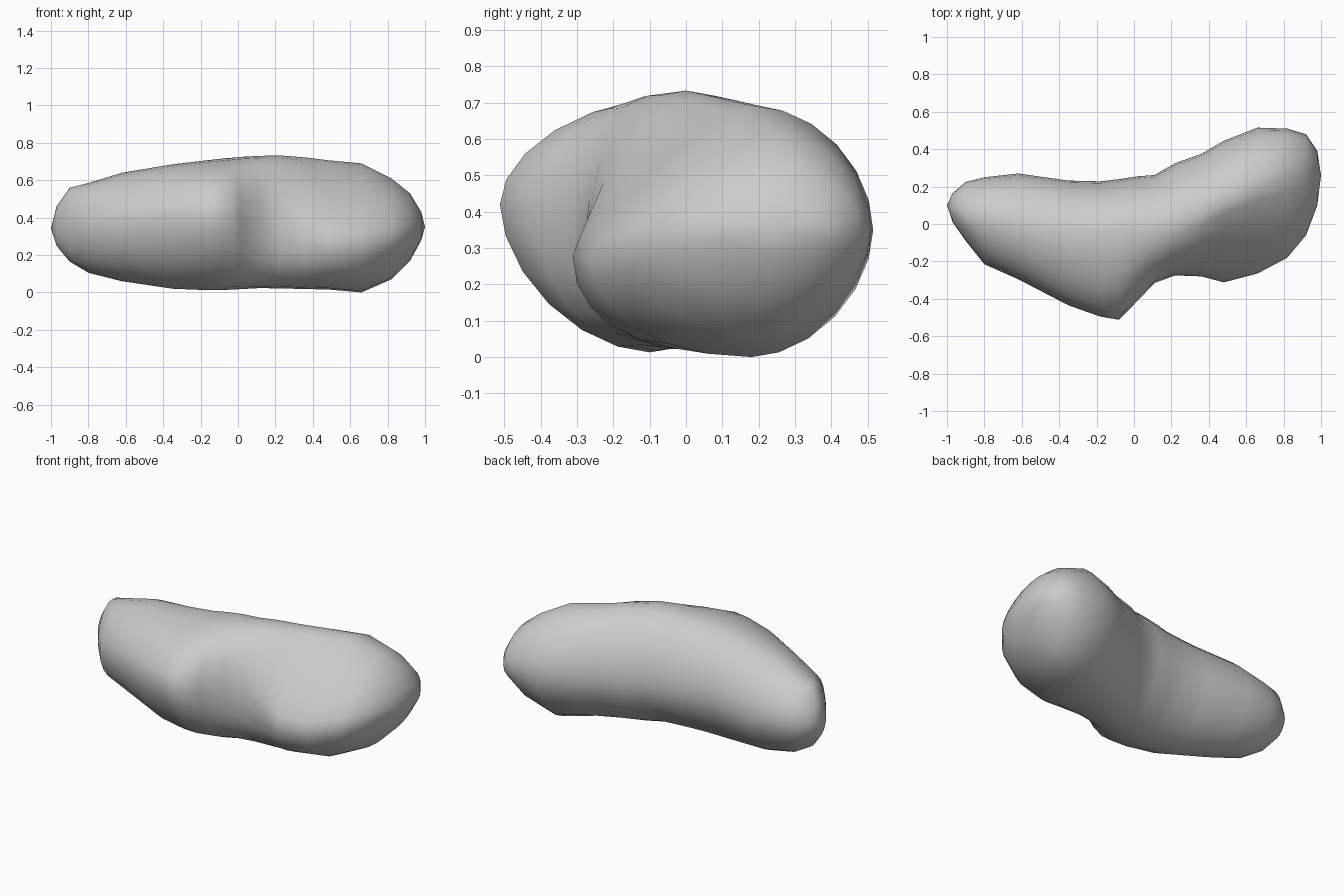
import bpy, bmesh, math

# Cross-sections along x: x, top(y,z), front(y,z), bottom(y,z), back y
SECTIONS = [
    (-0.97, 0.08, 0.46, 0.01, 0.35, 0.08, 0.25, 0.165),
    (-0.90, 0.05, 0.56, -0.09, 0.35, 0.05, 0.165, 0.225),
    (-0.80, 0.04, 0.585, -0.215, 0.36, 0.03, 0.105, 0.25),
    (-0.62, 0.00, 0.64, -0.295, 0.38, 0.00, 0.06, 0.27),
    (-0.35, -0.05, 0.685, -0.435, 0.41, -0.08, 0.02, 0.232),
    (-0.18, -0.05, 0.705, -0.495, 0.42, -0.10, 0.013, 0.228),
    (-0.08, -0.03, 0.716, -0.512, 0.42, -0.10, 0.013, 0.24),
    (0.02, -0.02, 0.725, -0.41, 0.40, -0.08, 0.018, 0.255),
    (0.11, -0.02, 0.73, -0.315, 0.37, -0.05, 0.023, 0.262),
    (0.22, 0.00, 0.733, -0.275, 0.34, 0.00, 0.022, 0.325),
    (0.36, 0.05, 0.722, -0.28, 0.30, 0.04, 0.018, 0.375),
    (0.48, 0.11, 0.707, -0.312, 0.28, 0.08, 0.016, 0.445),
    (0.66, 0.19, 0.69, -0.265, 0.27, 0.18, 0.00, 0.515),
    (0.82, 0.25, 0.61, -0.18, 0.30, 0.20, 0.07, 0.51),
    (0.92, 0.26, 0.53, -0.06, 0.33, 0.21, 0.17, 0.48),
    (0.98, 0.26, 0.43, 0.10, 0.35, 0.25, 0.28, 0.39),
]
# Roundness of the front side along x: x, upper exponent, lower exponent
ROUNDNESS = [(-1, 1.9, 1.9), (-0.4, 1.85, 1.8), (-0.08, 1.85, 1.75), (0.11, 2.2, 2.3),
             (0.25, 1.95, 2.6), (0.48, 1.3, 2.2), (0.7, 1.35, 2.0), (1, 1.85, 1.85)]
STEPS = 6  # points per quarter of a ring


def roundness(x):
    for a, b in zip(ROUNDNESS, ROUNDNESS[1:]):
        if x <= b[0]:
            t = (x - a[0]) / (b[0] - a[0])
            return a[1] + (b[1] - a[1]) * t, a[2] + (b[2] - a[2]) * t


def quarter(side, pole, n, t):
    """Point on a rounded quarter: t=0 at the pole, t=1 at the side."""
    a = t * math.pi / 2
    s, c = math.sin(a) ** (2 / n), max(math.cos(a), 0) ** (2 / n)
    return pole[0] + (side[0] - pole[0]) * s, side[1] + (pole[1] - side[1]) * c


def ring(x, yt, zt, yf, zf, yb, zb, yk):
    top, front, bottom, back = (yt, zt), (yf, zf), (yb, zb), (yk, 0.35)
    upper, lower = roundness(x)
    ts = [i / STEPS for i in range(STEPS)]
    pts = [quarter(front, top, upper, t) for t in ts]
    pts += [quarter(front, bottom, lower, 1 - t) for t in ts]
    pts += [quarter(back, bottom, 1.82, t) for t in ts]
    pts += [quarter(back, top, 1.87, 1 - t) for t in ts]
    return [(x, y, z) for y, z in pts]


# Asteroid body: rings skinned together and closed with a tip at each end
bm = bmesh.new()
rings = [[bm.verts.new(p) for p in ring(*s)] for s in SECTIONS]
n = len(rings[0])
for a, b in zip(rings, rings[1:]):
    for i in range(n):
        j = (i + 1) % n
        bm.faces.new((a[i], a[j], b[j], b[i]))
for r, tip in ((rings[0], (-1, 0.1, 0.34)), (rings[-1], (1, 0.26, 0.35))):
    v = bm.verts.new(tip)
    for i in range(n):
        bm.faces.new((r[i], r[(i + 1) % n], v))
bmesh.ops.recalc_face_normals(bm, faces=bm.faces)
for f in bm.faces:
    f.smooth = True
mesh = bpy.data.meshes.new("asteroid_body")
bm.to_mesh(mesh)
bm.free()
body = bpy.data.objects.new("asteroid_body", mesh)
bpy.context.collection.objects.link(body)
